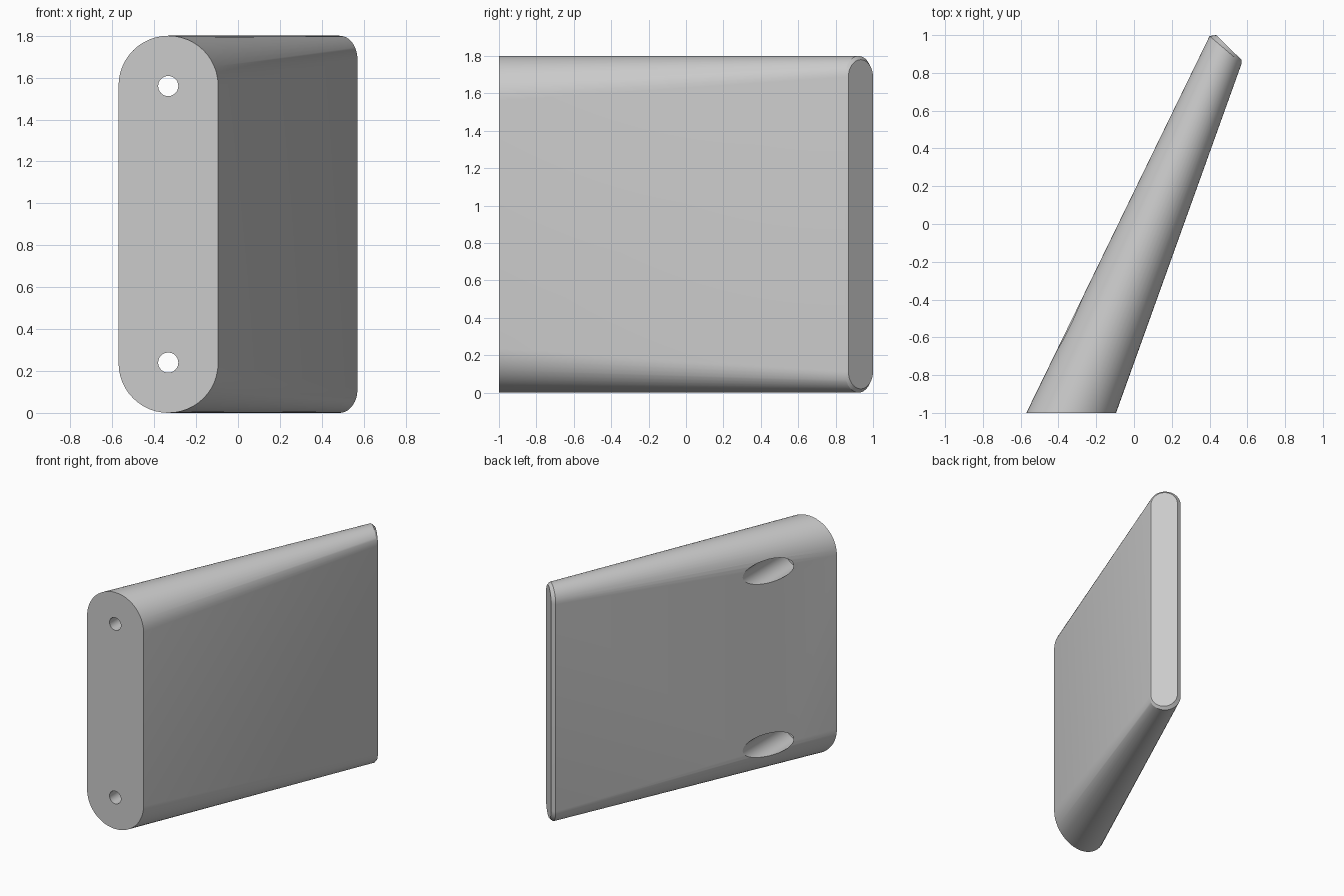
import bpy, bmesh, math
from mathutils import Vector, Matrix

cube = bpy.data.objects.get("Cube")
if cube:
    bpy.data.objects.remove(cube, do_unlink=True)

grey = bpy.data.materials.new("light grey")
grey.use_nodes = True
colour = (0.6, 0.6, 0.6, 1)
grey.diffuse_color = colour
grey.node_tree.nodes["Principled BSDF"].inputs["Base Color"].default_value = colour

HEIGHT = 1.8
ARC = 24


def slot_ring(bm, a, b, inset=0.0):
    """Upright slot outline whose width runs from a to b in plan."""
    a, b = Vector((*a, 0)), Vector((*b, 0))
    mid, across = (a + b) / 2, (b - a).normalized()
    r = (b - a).length / 2
    ring = []
    for top in (True, False):
        z = HEIGHT - inset - r if top else inset + r
        for i in range(ARC + 1):
            t = math.pi * i / ARC + (0 if top else math.pi)
            ring.append(bm.verts.new(mid + across * r * math.cos(t)
                                     + Vector((0, 0, z + r * math.sin(t)))))
    return ring


def finish(bm, name):
    bmesh.ops.recalc_face_normals(bm, faces=bm.faces)
    mesh = bpy.data.meshes.new(name)
    bm.to_mesh(mesh)
    bm.free()
    obj = bpy.data.objects.new(name, mesh)
    mesh.materials.append(grey)
    bpy.context.collection.objects.link(obj)
    return obj


# Tapered body: wide foot, angled tip, chamfered end face
bm = bmesh.new()
rings = [slot_ring(bm, (-0.57, -1), (-0.095, -1)),
         slot_ring(bm, (0.40, 0.995), (0.57, 0.85)),
         slot_ring(bm, (0.435, 1.0), (0.57, 0.868), 0.02)]
for lower, upper in zip(rings, rings[1:]):
    for i in range(len(lower)):
        j = (i + 1) % len(lower)
        bm.faces.new((lower[i], lower[j], upper[j], upper[i]))
bm.faces.new(rings[0])
bm.faces.new(rings[-1])
body = finish(bm, "tapered_body")


# Screw holes with wider access bores that break out of the side
def bore(name, z, radius, y0, y1):
    bm = bmesh.new()
    place = Matrix.Translation((-0.333, (y0 + y1) / 2, z)) @ Matrix.Rotation(math.pi / 2, 4, "X")
    bmesh.ops.create_cone(bm, cap_ends=True, segments=48, radius1=radius,
                          radius2=radius, depth=y1 - y0, matrix=place)
    cutter = finish(bm, name)
    cutter.hide_render = True
    mod = body.modifiers.new(name, "BOOLEAN")
    mod.operation = "DIFFERENCE"
    mod.solver = "EXACT"
    mod.object = cutter
    return cutter


cutters = []
for label, z in (("lower", 0.24), ("upper", HEIGHT - 0.24)):
    cutters.append(bore(label + "_access_bore", z, 0.088, -0.85, 0.1))
    cutters.append(bore(label + "_screw_hole", z, 0.048, -1.1, -0.7))

bpy.ops.object.select_all(action="DESELECT")
body.select_set(True)
bpy.context.view_layer.objects.active = body
for mod in list(body.modifiers):
    bpy.ops.object.modifier_apply(modifier=mod.name)
for cutter in cutters:
    bpy.data.objects.remove(cutter, do_unlink=True)
bpy.ops.object.shade_smooth_by_angle(angle=math.radians(25))
